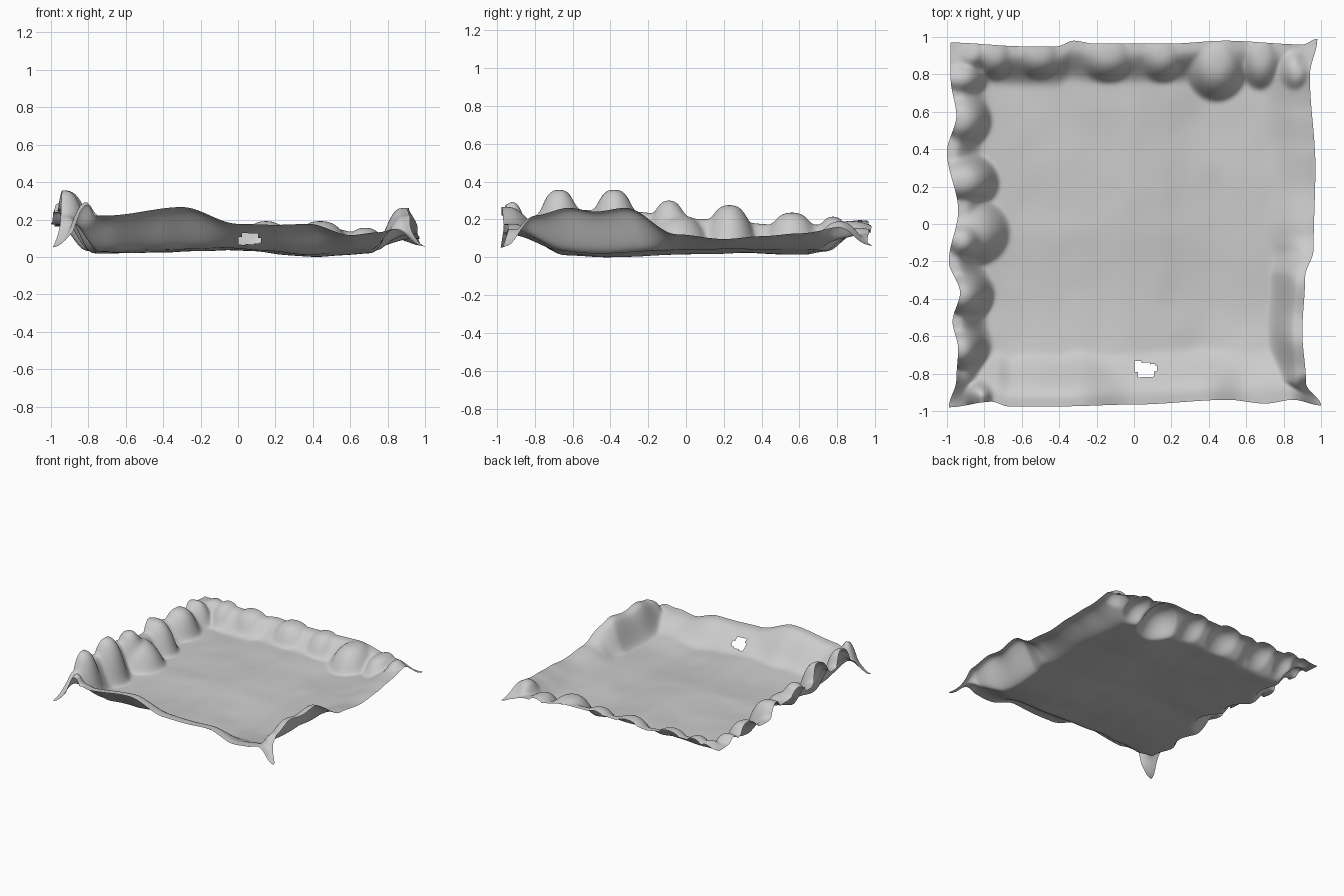
import bpy, bmesh, math
from mathutils import noise

if "Cube" in bpy.data.objects:
    bpy.data.objects.remove(bpy.data.objects["Cube"])

N = 200  # grid cells per side


def smooth(t):
    t = min(1.0, max(0.0, t))
    return t * t * (3 - 2 * t)


def curve(pts, t):
    """Smooth interpolation through (position, value) pairs."""
    if t <= pts[0][0]:
        return pts[0][1]
    for (a, va), (b, vb) in zip(pts, pts[1:]):
        if t <= b:
            return va + (vb - va) * smooth((t - a) / (b - a))
    return pts[-1][1]


# Wavy outline of each border
LEFT = [(-1, -.99), (-.85, -.95), (-.68, -.94), (-.53, -.97), (-.37, -.93), (-.2, -.99),
        (.08, -.94), (.4, -1), (.6, -.95), (.8, -.98), (1, -.98)]
RIGHT = [(-1, 1), (-.88, .92), (-.6, .9), (-.3, .915), (-.15, .96), (.3, .97), (.8, .94), (1, .98)]
FRONT = [(-1, -.98), (-.77, -.95), (-.68, -.975), (-.4, -.975), (0, -.965), (.5, -.94),
         (.7, -.96), (.85, -.94), (1, -.97)]
BACK = [(-1, .97), (-.6, .95), (-.42, .95), (-.33, .98), (-.22, .965), (.2, .965),
        (.5, .98), (.92, .96), (1, .99)]

# Height of the rim along each border
H_LEFT = [(-1, .2), (-.6, .26), (-.3, .25), (.1, .21), (.5, .18), (1, .18)]
H_RIGHT = [(-1, .13), (-.8, .23), (-.62, .27), (-.48, .25), (-.32, .27), (-.05, .13),
           (.2, .105), (.4, .12), (.6, .135), (.85, .17), (1, .12)]
H_FRONT = [(-1, .2), (-.7, .23), (-.3, .275), (0, .185), (.2, .18), (.38, .185), (.6, .125),
           (.75, .14), (.9, .18), (1, .15)]
H_BACK = [(-1, .18), (-.3, .17), (.4, .18), (.7, .13), (1, .12)]

# Rolling of the floor along x and along y
FLOOR_X = [(-.7, .035), (-.05, .052), (.4, .018), (.7, .04)]
FLOOR_Y = [(-.8, .01), (-.42, -.01), (0, .008), (.8, .01)]

# Boulder-like swellings: x, y, radius x, radius y, top height
BOULDERS = [
    (-.83, -.92, .10, .09, .315), (-.93, -.67, .145, .145, .365), (-.93, -.38, .17, .155, .365),
    (-.92, -.09, .13, .13, .31), (-.90, -.04, .23, .19, .23), (-.92, .23, .19, .15, .285),
    (-.93, .56, .16, .16, .245), (-.93, .78, .14, .11, .225), (-.87, .92, .12, .12, .21),
    (-.74, .92, .13, .15, .205), (-.51, .92, .17, .15, .205), (-.14, .92, .18, .16, .205),
    (.15, .92, .15, .16, .20), (.44, .87, .17, .21, .20), (.68, .90, .12, .18, .165),
    (.87, .82, .10, .14, .20)]

# Corner points with their heights
CORNERS = [(-.99, -.98, .06), (1, -.97, .065), (-.98, .97, .17), (.98, .99, .07)]


def height(x, y, dl, dr, df, db):
    # gently rolling floor
    floor = curve(FLOOR_X, x) + curve(FLOOR_Y, y)
    floor += .009 * noise.noise((x * 3, y * 3, 3.1)) + .005 * noise.noise((x * 7, y * 5, 8))
    z = floor
    # rims on the four sides: distance inside the border, width, height
    wf = .29 + .04 * noise.noise((x * 5, 2, 1))
    wr = .19 + .09 * smooth(y * 4 + 1)
    for d, w, h in ((dl, .19, curve(H_LEFT, y)), (dr, wr, curve(H_RIGHT, y)),
                    (df, wf, curve(H_FRONT, x)), (db, .22, curve(H_BACK, x))):
        z = max(z, floor + (h - floor) * smooth((w - d) / (w - .04)))
    # boulders along the left and back
    for bx, by, rx, ry, h in BOULDERS:
        r = math.hypot((x - bx) / rx, (y - by) / ry)
        if r < 1:
            z = max(z, floor + (h - floor) * (1 - r ** 2.8))
    # corners hang down to points
    for cx, cy, cz in CORNERS:
        k = smooth(1 - math.hypot(x - cx, y - cy) / .2)
        z += (cz - z) * k
    return z


# heightfield sheet fitted between the wavy borders
bm = bmesh.new()
rows = []
for j in range(N + 1):
    v = -1 + 2 * j / N
    row = []
    for i in range(N + 1):
        u = -1 + 2 * i / N
        xl, xr, yf, yb = curve(LEFT, v), curve(RIGHT, v), curve(FRONT, u), curve(BACK, u)
        x = xl + (xr - xl) * i / N
        y = yf + (yb - yf) * j / N
        row.append(bm.verts.new((x, y, height(x, y, x - xl, xr - x, y - yf, yb - y))))
    rows.append(row)
for j in range(N):
    for i in range(N):
        bm.faces.new((rows[j][i], rows[j][i + 1], rows[j + 1][i + 1], rows[j + 1][i]))

# soften creases between swellings
for _ in range(8):
    bmesh.ops.smooth_vert(bm, verts=[w for w in bm.verts if not w.is_boundary], factor=.5,
                          use_axis_x=False, use_axis_y=False, use_axis_z=True)

# small ragged hole in the front slope
hole = []
for f in bm.faces:
    c = f.calc_center_median()
    if (.02 < c.x < .11 and -.815 < c.y < -.745) or (0 < c.x < .12 and -.79 < c.y < -.755) \
            or (0 < c.x < .04 and -.78 < c.y < -.735):
        hole.append(f)
bmesh.ops.delete(bm, geom=hole, context='FACES')

# rest the sheet on the ground
low = min(w.co.z for w in bm.verts)
for w in bm.verts:
    w.co.z -= low
for f in bm.faces:
    f.smooth = True

mesh = bpy.data.meshes.new("terrain_sheet")
bm.to_mesh(mesh)
bm.free()
terrain = bpy.data.objects.new("terrain_sheet", mesh)
bpy.context.collection.objects.link(terrain)
